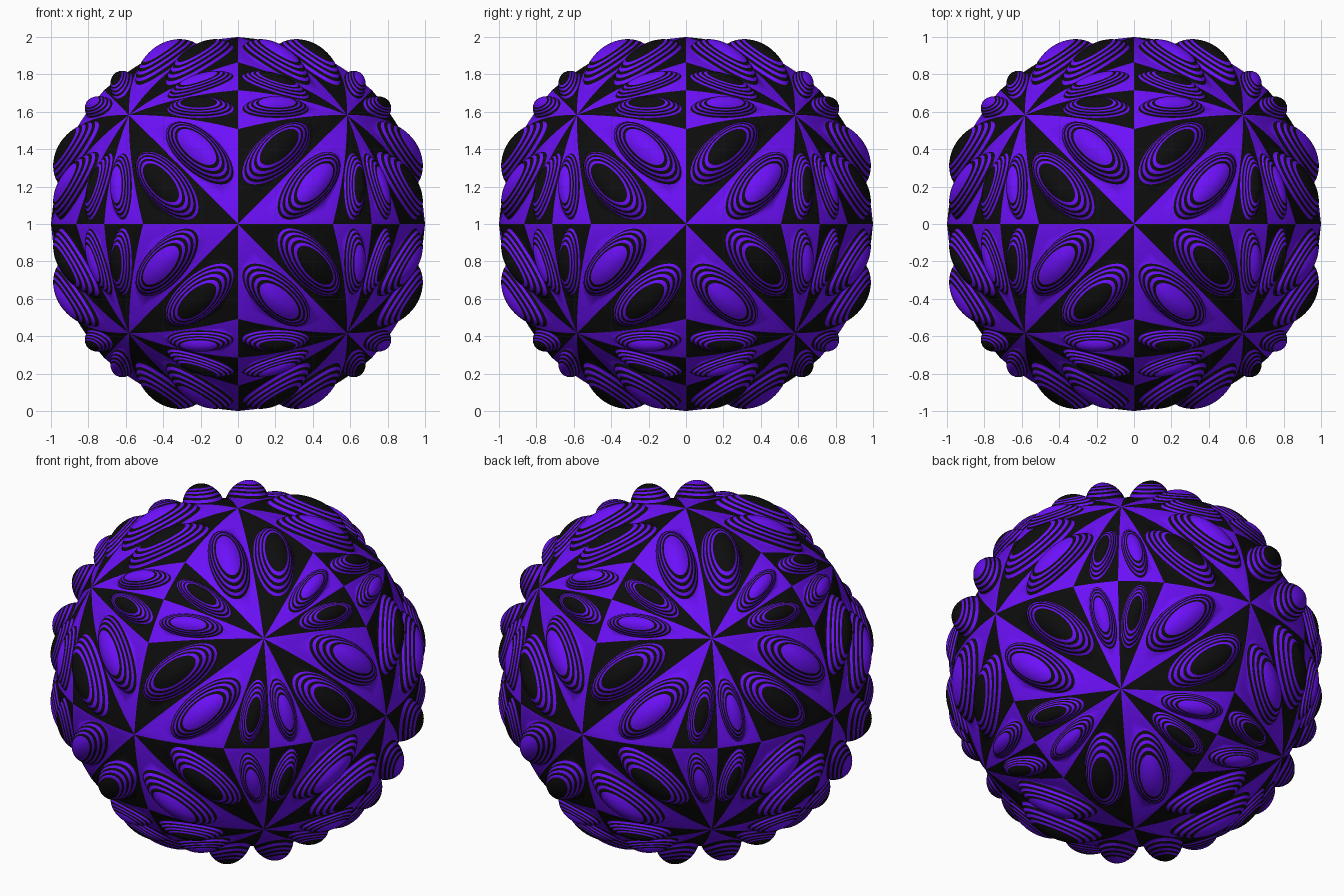
import bpy, bmesh, math
from itertools import permutations, product
from mathutils import Vector

if "Cube" in bpy.data.objects:
    bpy.data.objects.remove(bpy.data.objects["Cube"])

N = 36                      # samples around each patch
EDGE = 0.44                 # outline of the oval bump, in patch units
# ring boundaries of one bump, from outline to centre oval
RINGS = [1.0, 0.945, 0.885, 0.82, 0.755, 0.68, 0.61, 0.53]
CORE = [0.4, 0.27, 0.13]

# corners of the repeating wedge (direction, radius)
ang = math.radians(30.4)
AXIS = (Vector((1, 0, 0)), 1.0)
SIDE = (Vector((math.cos(ang), math.sin(ang), 0)), 1.003)
MID = (Vector((1, 1, 0)).normalized(), 1.012)
CORNER = (Vector((1, 1, 1)).normalized(), 1.01)


def surface_point(tri, rho, theta, lift):
    w = [1 / 3 + 2 / 3 * rho * math.cos(theta - i * math.tau / 3) for i in range(3)]
    p = sum((t[0] * k for t, k in zip(tri, w)), Vector())
    radius = sum(t[1] * k for t, k in zip(tri, w)) * p.length ** 0.33
    return p.normalized() * (radius + lift)


def patch(tri, height):
    """Rows of points from the triangle outline to the bump, with a ring flag per row."""
    rows, flags = [], []
    for f in (0.0, 0.35, 0.7):                      # plain surround
        row = []
        for k in range(N):
            th = math.tau * k / N
            outer = 0.5 / math.cos((th % (math.tau / 3)) - math.pi / 3)
            row.append(surface_point(tri, outer + (EDGE - outer) * f, th, 0))
        rows.append(row)
        flags.append(0)
    for i, t in enumerate(RINGS + CORE):            # striped dome
        lift = height * (1 - t * t) ** 0.8
        rows.append([surface_point(tri, EDGE * t, math.tau * k / N, lift) for k in range(N)])
        flags.append(1 if i < len(RINGS) - 1 and i % 2 == 0 else 0)
    return rows, flags, surface_point(tri, 0, 0, height)


patches = [(patch((AXIS, SIDE, CORNER), 0.092), 0),
           (patch((SIDE, MID, CORNER), 0.062), 1)]

bm = bmesh.new()
for perm in permutations(range(3)):
    inversions = sum(perm[i] > perm[j] for i in range(3) for j in range(i + 1, 3))
    for signs in product((1, -1), repeat=3):
        odd = (inversions + signs.count(-1)) % 2

        def place(p):
            q = Vector()
            for n, a in enumerate(perm):
                q[a] = p[n] * signs[a]
            return bm.verts.new(q + Vector((0, 0, 1)))

        for (rows, flags, tip), swap in patches:
            base = (odd + swap) % 2
            vs = [[place(p) for p in r] for r in rows]
            top = place(tip)
            for i, r in enumerate(vs):
                for k in range(N):
                    k2 = (k + 1) % N
                    if i + 1 < len(vs):
                        loop = [r[k], r[k2], vs[i + 1][k2], vs[i + 1][k]]
                    else:
                        loop = [r[k], r[k2], top]
                    # the wedge is mirrored on odd copies
                    f = bm.faces.new(loop[::-1] if odd else loop)
                    f.material_index = (base + flags[i]) % 2
                    f.smooth = True

bmesh.ops.remove_doubles(bm, verts=bm.verts[:], dist=1e-4)
bmesh.ops.recalc_face_normals(bm, faces=bm.faces[:])

mesh = bpy.data.meshes.new("patterned_ball")
bm.to_mesh(mesh)
bm.free()

# purple and black
for name, col in (("purple", (0.15, 0.005, 0.95, 1)), ("black", (0.004, 0.004, 0.004, 1))):
    m = bpy.data.materials.new(name)
    m.diffuse_color = col
    m.use_nodes = True
    m.node_tree.nodes["Principled BSDF"].inputs["Base Color"].default_value = m.diffuse_color
    mesh.materials.append(m)

ball = bpy.data.objects.new("patterned_ball", mesh)
bpy.context.collection.objects.link(ball)
